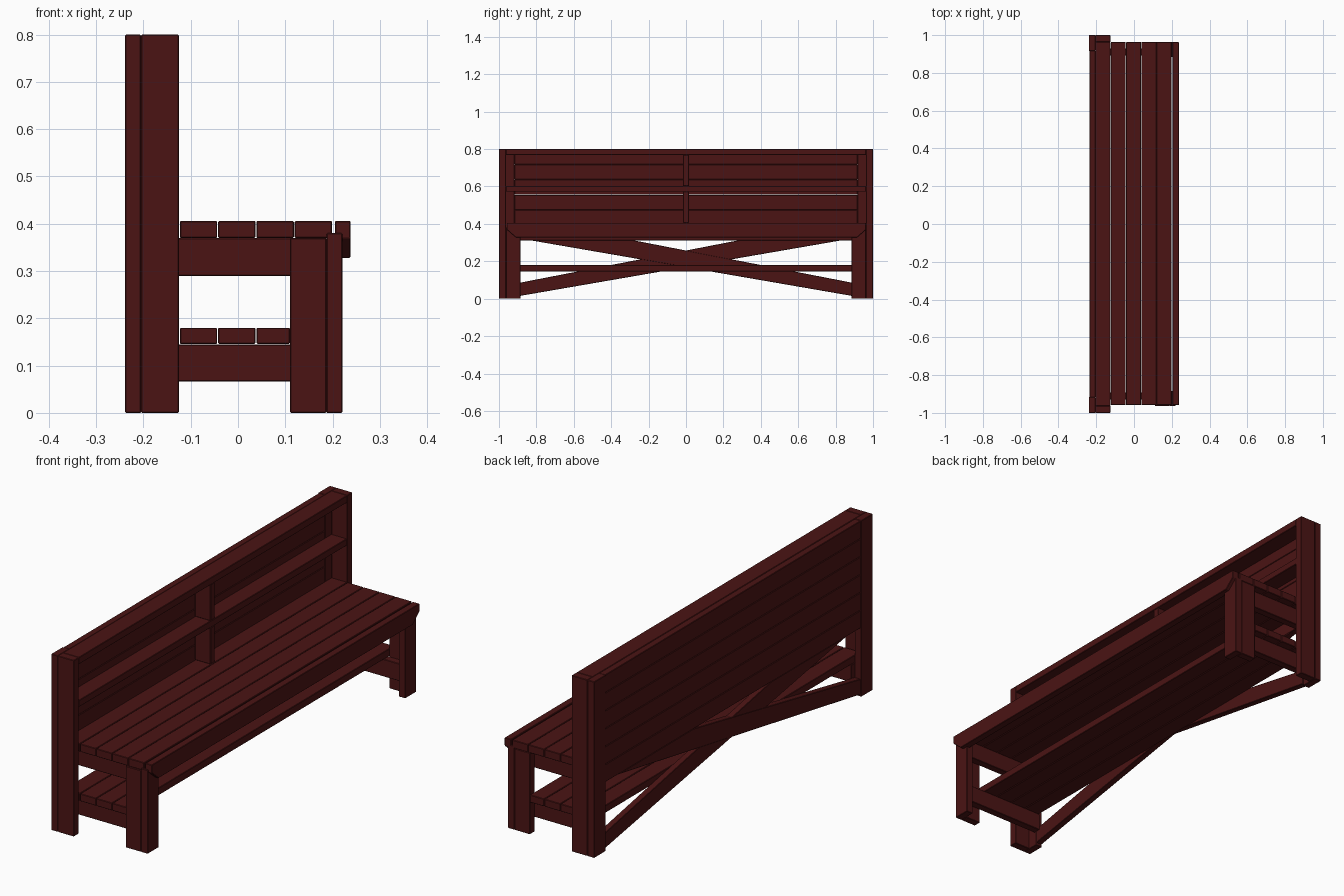
import bpy

if "Cube" in bpy.data.objects:
    bpy.data.objects.remove(bpy.data.objects["Cube"])

wood = bpy.data.materials.new("dark_red_wood")
wood.diffuse_color = (0.07, 0.007, 0.007, 1)
wood.use_nodes = True
wood.node_tree.nodes["Principled BSDF"].inputs["Base Color"].default_value = wood.diffuse_color


def finish(name, verts, faces):
    mesh = bpy.data.meshes.new(name)
    mesh.from_pydata(verts, [], faces)
    mesh.materials.append(wood)
    ob = bpy.data.objects.new(name, mesh)
    bpy.context.collection.objects.link(ob)
    bev = ob.modifiers.new("worn_edges", 'BEVEL')
    bev.width = 0.002
    bev.segments = 1
    return ob


def board(name, x0, x1, profile):
    """Extrude a (y, z) outline from x0 to x1."""
    n = len(profile)
    verts = [(x, y, z) for x in (x0, x1) for y, z in profile]
    faces = [tuple(range(n)), tuple(range(2 * n - 1, n - 1, -1))]
    faces += [(i, i + n, (i + 1) % n + n, (i + 1) % n) for i in range(n)]
    # outline is clockwise seen from +x, so flip when needed
    area = sum(profile[i][0] * profile[(i + 1) % n][1] - profile[(i + 1) % n][0] * profile[i][1]
               for i in range(n))
    if area > 0:
        faces = [f[::-1] for f in faces]
    return finish(name, verts, faces)


def box(name, x0, x1, y0, y1, z0, z1):
    y0, y1 = min(y0, y1), max(y0, y1)
    return board(name, x0, x1, [(y0, z0), (y0, z1), (y1, z1), (y1, z0)])


# End frames, mirrored front to back
for s, side in ((-1, "near"), (1, "far")):
    box(f"back_post_side_{side}", -0.205, -0.125, s * 0.963, s * 1.0, 0, 0.8)
    box(f"back_post_rear_{side}", -0.239, -0.205, s * 0.917, s * 1.0, 0, 0.8)
    box(f"front_leg_side_{side}", 0.11, 0.187, s * 0.928, s * 0.963, 0, 0.37)
    box(f"front_leg_front_{side}", 0.187, 0.221, s * 0.885, s * 0.963, 0, 0.38)
    box(f"seat_bearer_{side}", -0.205, 0.187, s * 0.893, s * 0.928, 0.29, 0.37)
    box(f"shelf_bearer_{side}", -0.205, 0.187, s * 0.893, s * 0.928, 0.066, 0.145)
    # back cross brace, ending against the bottom back slat
    dx = 0.0 if s < 0 else 0.001
    board(f"cross_brace_{side}", -0.235 + dx, -0.205 + dx,
          [(s * 0.917, 0.01), (s * 0.917, 0.08), (-s * 0.28, 0.312), (-s * 0.83, 0.312)])

# Seat slats
for i in range(5):
    x = -0.205 + i * 0.081
    box(f"seat_slat_{i + 1}", x + 0.001, x + 0.08, -0.958, 0.963, 0.37, 0.406)

# Lower shelf slats
for i in range(4):
    x = -0.205 + i * 0.081
    x1 = x + 0.08 if i < 3 else 0.11
    box(f"shelf_slat_{i + 1}", x + 0.001, x1, -0.958, 0.963, 0.146, 0.18)

# Seat front apron with clipped lower corners
board("seat_apron", 0.205, 0.238,
      [(-0.958, 0.37), (-0.958, 0.406), (0.963, 0.406), (0.963, 0.37),
       (0.915, 0.328), (-0.91, 0.328)])

# Back slats
for i in range(6):
    z = 0.312 + i * 0.0813
    box(f"back_slat_{i + 1}", -0.236, -0.205, -0.917, 0.917, z, z + 0.0805)

# Back cap rail, narrow shelf and centre divider
box("back_cap_rail", -0.205, -0.125, -0.963, 0.963, 0.768, 0.8)
box("back_shelf", -0.205, -0.127, -0.963, 0.963, 0.572, 0.603)
box("centre_divider_lower", -0.205, -0.127, -0.016, 0.016, 0.406, 0.572)
box("centre_divider_upper", -0.205, -0.127, -0.016, 0.016, 0.603, 0.768)
